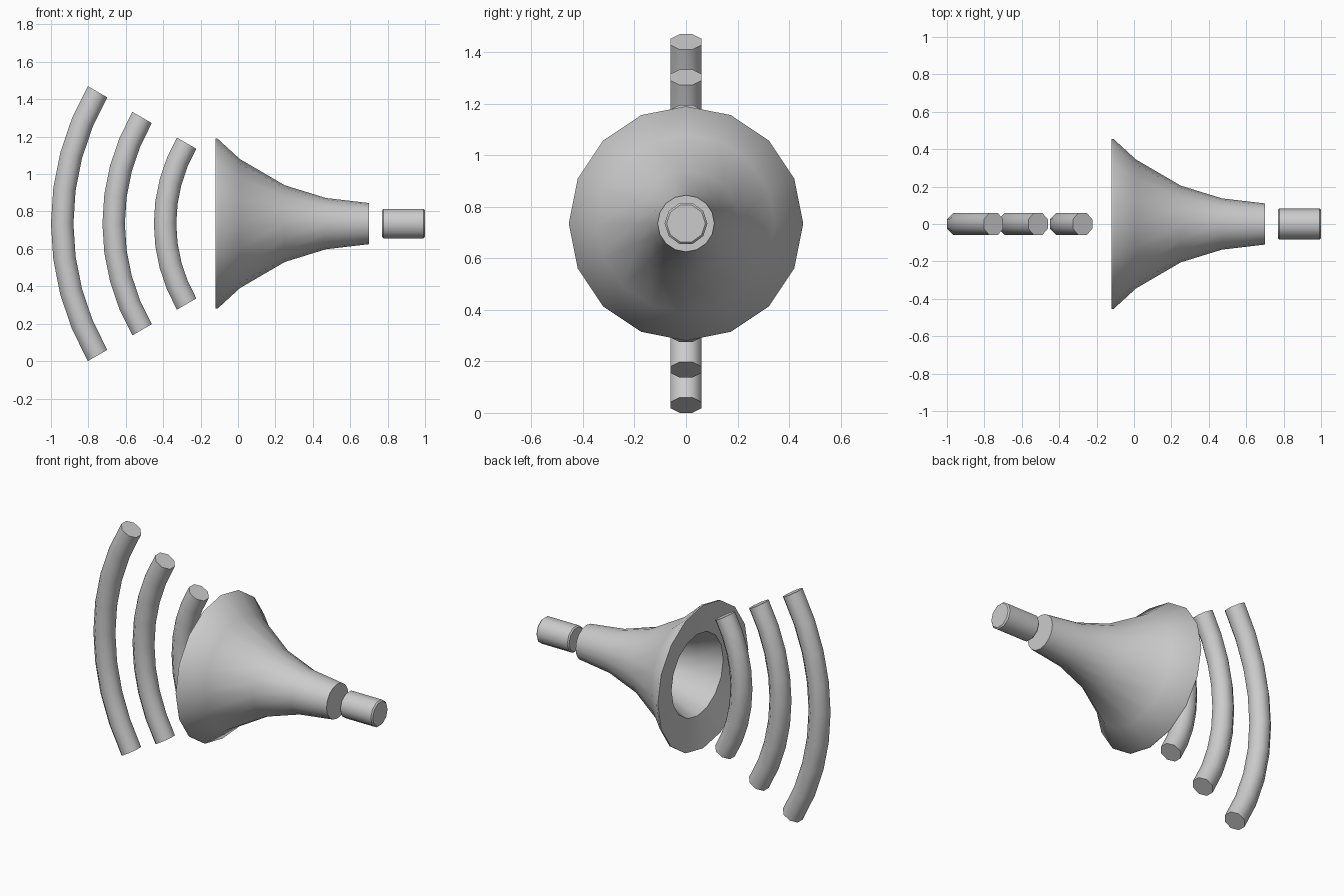
import bpy, bmesh, math
from mathutils import Vector

cube = bpy.data.objects.get("Cube")
if cube:
    bpy.data.objects.remove(cube, do_unlink=True)

AXIS_Z = 0.735

grey = bpy.data.materials.new("plain_grey")
grey.use_nodes = True
grey.diffuse_color = (0.6, 0.6, 0.6, 1)
grey.node_tree.nodes["Principled BSDF"].inputs["Base Color"].default_value = (0.6, 0.6, 0.6, 1)


def skin_rings(name, rings, sharp):
    """Join rings of points with quads, cap both ends and shade smooth."""
    bm = bmesh.new()
    loops = [[bm.verts.new(p) for p in ring] for ring in rings]
    n = len(loops[0])
    for a, b in zip(loops, loops[1:]):
        for i in range(n):
            j = (i + 1) % n
            bm.faces.new((a[i], a[j], b[j], b[i]))
    bm.faces.new(loops[0])
    bm.faces.new(loops[-1])
    bmesh.ops.recalc_face_normals(bm, faces=bm.faces)
    mesh = bpy.data.meshes.new(name)
    bm.to_mesh(mesh)
    bm.free()
    mesh.materials.append(grey)
    obj = bpy.data.objects.new(name, mesh)
    bpy.context.collection.objects.link(obj)
    bpy.ops.object.select_all(action="DESELECT")
    obj.select_set(True)
    bpy.context.view_layer.objects.active = obj
    bpy.ops.object.shade_smooth_by_angle(angle=math.radians(sharp))
    return obj


def lathe(name, profile, sides, sharp):
    """Turn an (x, radius) profile about the horn's axis."""
    turns = [math.tau * i / sides for i in range(sides)]
    rings = [[Vector((x, r * math.cos(t), AXIS_Z + r * math.sin(t))) for t in turns]
             for x, r in profile]
    return skin_rings(name, rings, sharp)


# Flared horn: closed narrow end, outer wall, rim, then the hollow inside
lathe("horn", [(0.70, 0.11), (0.47, 0.137), (0.25, 0.205), (0.01, 0.345),
               (-0.11, 0.455), (-0.12, 0.455), (-0.08, 0.26),
               (0.06, 0.20), (0.25, 0.14), (0.47, 0.08)], 16, 45)

# Short plug behind the horn, with a small bevel at each end
lathe("rear_plug", [(0.77, 0.075), (0.778, 0.083), (0.992, 0.083), (1.0, 0.075)], 10, 40)


# Three sound waves: bent bars on arcs sharing one centre
def sound_wave(name, radius, half_angle=math.radians(30), steps=8, sides=8):
    centre_x, thick = 0.47, 0.06 / math.cos(math.pi / sides)
    rings = []
    for s in range(steps + 1):
        a = half_angle * (2 * s / steps - 1)
        ring = []
        for k in range(sides):
            t = math.tau * (k + 0.5) / sides
            r = radius + thick * math.cos(t)
            ring.append(Vector((centre_x - r * math.cos(a), thick * math.sin(t),
                                AXIS_Z + r * math.sin(a))))
        rings.append(ring)
    return skin_rings(name, rings, 50)


for name, radius in (("inner_wave", 0.86), ("middle_wave", 1.135), ("outer_wave", 1.41)):
    sound_wave(name, radius)
